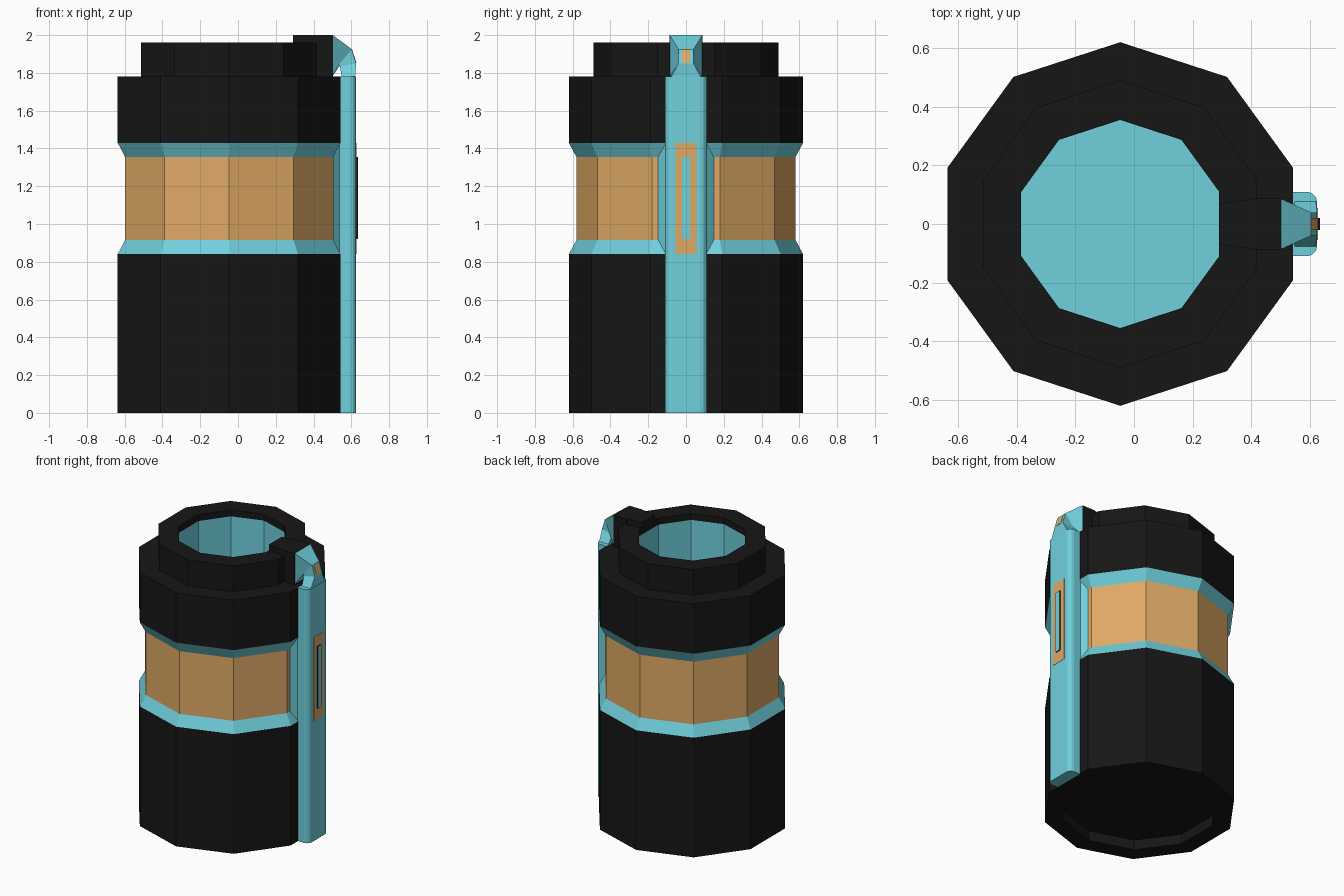
import bpy, math

if "Cube" in bpy.data.objects:
    bpy.data.objects.remove(bpy.data.objects["Cube"])


def material(name, rgb):
    m = bpy.data.materials.new(name)
    m.diffuse_color = (*rgb, 1)
    m.use_nodes = True
    m.node_tree.nodes["Principled BSDF"].inputs["Base Color"].default_value = m.diffuse_color
    return m


BLACK = material("black_shell", (0.008, 0.008, 0.008))
CYAN = material("cyan_trim", (0.16, 0.63, 0.72))
ORANGE = material("orange_band", (0.74, 0.40, 0.13))
CX = -0.047  # axis of the ten-sided body


def loft(name, rings, mats):
    """Skin rings of equal length; mats = one per band, then start cap, end cap."""
    n = len(rings[0])
    verts = [p for r in rings for p in r]
    faces = []
    for k in range(len(rings) - 1):
        a, b = k * n, (k + 1) * n
        faces += [(a + i, a + (i + 1) % n, b + (i + 1) % n, b + i) for i in range(n)]
    faces.append(tuple(range(n))[::-1])
    faces.append(tuple(range(len(verts) - n, len(verts))))
    me = bpy.data.meshes.new(name)
    me.from_pydata(verts, [], faces)
    used = list(dict.fromkeys(mats))
    for m in used:
        me.materials.append(m)
    for i, p in enumerate(me.polygons):
        k = min(i // n, len(rings) - 1)
        if i == len(faces) - 1:
            k = len(rings)
        p.material_index = used.index(mats[k])
    ob = bpy.data.objects.new(name, me)
    bpy.context.collection.objects.link(ob)
    return ob


def decagon(r, z):
    return [(CX + r * math.cos(math.radians(18 + 36 * i)),
             r * math.sin(math.radians(18 + 36 * i)), z) for i in range(10)]


def rect_x(x, hy, z0, z1):
    """Rectangle facing +x."""
    return [(x, -hy, z0), (x, hy, z0), (x, hy, z1), (x, -hy, z1)]


def section(outer, inner, hy):
    """Bracket cross-section between an outer and an inner (x, z) point."""
    (xo, zo), (xi, zi) = outer, inner
    return [(xi, -hy, zi), (xi, hy, zi), (xo, hy, zo), (xo, -hy, zo)]


# Canister: recessed foot, grooved wall, stepped lid and open well
profile = [(0.50, 0.07), (0.50, 0), (0.62, 0), (0.62, 0.84), (0.58, 0.915),
           (0.58, 1.355), (0.62, 1.43), (0.62, 1.78), (0.49, 1.78), (0.49, 1.96),
           (0.355, 1.96), (0.355, 1.915), (0.355, 1.0)]
bands = [BLACK] * 3 + [CYAN, ORANGE, CYAN] + [BLACK] * 5 + [CYAN]
loft("canister_body", [decagon(r, z) for r, z in profile], bands + [BLACK, CYAN])

# Sloped pad that fills the groove behind the spine
loft("groove_pad", [rect_x(0.495, 0.147, 0.84, 1.43), rect_x(0.505, 0.147, 0.84, 1.43),
                    rect_x(0.543, 0.105, 0.84, 1.43)], [CYAN] * 4)

# Vertical spine with rounded outer corners
R = 0.035
half = [(0.53, 0.11)] + [(0.625 - R + R * math.sin(a), 0.11 - R + R * math.cos(a))
                         for a in (0, math.pi / 6, math.pi / 3, math.pi / 2)]
outline = [(x, -y) for x, y in half] + half[::-1]
loft("spine", [[(x, y, z) for x, y in outline] for z in (0, 1.78)], [CYAN] * 3)

# Orange panel and raised window on the spine
loft("spine_panel", [rect_x(0.61, 0.055, 0.84, 1.43), rect_x(0.627, 0.055, 0.84, 1.43)],
     [ORANGE] * 3)
loft("spine_window", [rect_x(0.61, 0.02, 0.92, 1.355), rect_x(0.634, 0.02, 0.92, 1.355)],
     [BLACK, BLACK, CYAN])

# Black latch over the lid
loft("latch_tongue", [rect_x(0.29, 0.07, 1.92, 2.0), rect_x(0.42, 0.088, 1.92, 2.0)],
     [BLACK] * 3)
loft("latch_block", [rect_x(0.40, 0.088, 1.78, 2.0), rect_x(0.502, 0.088, 1.78, 2.0)],
     [BLACK] * 3)

# Cyan bracket bending from the latch down to the spine
loft("latch_bracket", [section((0.502, 2.0), (0.502, 1.785), 0.086),
                       section((0.603, 1.925), (0.535, 1.845), 0.04),
                       section((0.625, 1.85), (0.54, 1.835), 0.04),
                       section((0.62, 1.775), (0.55, 1.775), 0.08)], [CYAN] * 5)

# Small orange inlay on the bracket elbow
loft("bracket_inlay", [section((0.605, 1.923), (0.58, 1.91), 0.021),
                       section((0.627, 1.852), (0.60, 1.845), 0.021)], [ORANGE] * 3)
